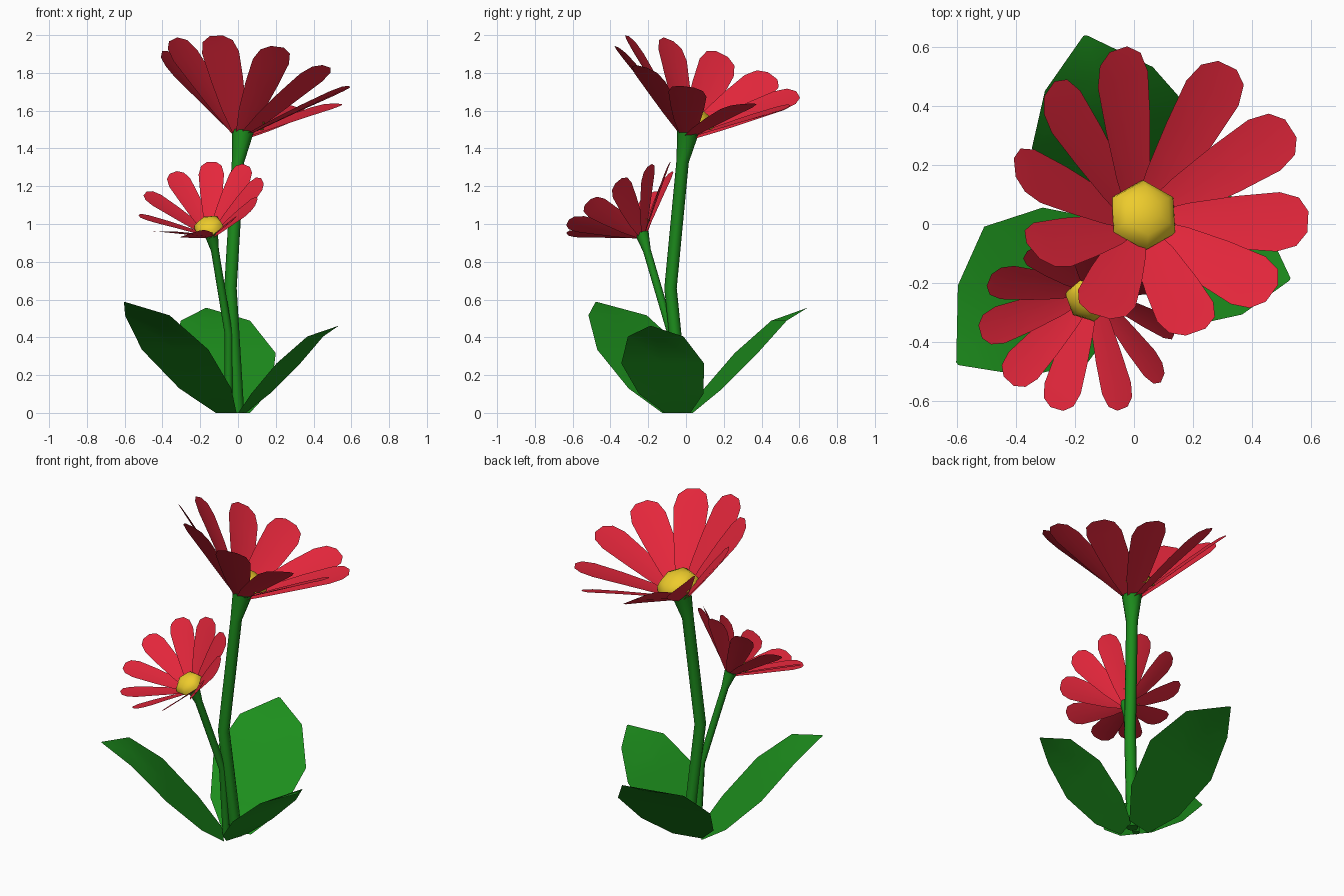
import bpy, bmesh, math
from mathutils import Vector, Matrix

if "Cube" in bpy.data.objects:
    bpy.data.objects.remove(bpy.data.objects["Cube"])


def material(name, color):
    m = bpy.data.materials.new(name)
    m.diffuse_color = (*color, 1)
    m.use_nodes = True
    m.node_tree.nodes["Principled BSDF"].inputs["Base Color"].default_value = m.diffuse_color
    return m


GREEN = material("green", (0.012, 0.27, 0.012))
RED = material("red", (0.79, 0.02, 0.045))
YELLOW = material("yellow", (0.85, 0.60, 0.025))


def finish(name, bm, mat):
    me = bpy.data.meshes.new(name)
    for f in bm.faces:
        f.smooth = True
    bm.to_mesh(me)
    bm.free()
    me.materials.append(mat)
    ob = bpy.data.objects.new(name, me)
    bpy.context.collection.objects.link(ob)
    return ob


def strip(bm, rows):
    """Join equal-length rows of points into a sheet."""
    grid = [[bm.verts.new(p) for p in row] for row in rows]
    for a, b in zip(grid, grid[1:]):
        for i in range(len(a) - 1):
            bm.faces.new((a[i], a[i + 1], b[i + 1], b[i]))


def sharpen(ob, angle):
    bpy.context.view_layer.objects.active = ob
    ob.select_set(True)
    bpy.ops.object.shade_smooth_by_angle(angle=math.radians(angle))
    ob.select_set(False)


# Stems: swept tubes with a flared calyx at the top
def stem(name, path, sides=8):
    bm = bmesh.new()
    pts = [Vector(p[:3]) for p in path]
    rings = []
    for i, p in enumerate(path):
        t = pts[min(i + 1, len(pts) - 1)] - pts[max(i - 1, 0)]
        if i == 0:
            t = Vector((0, 0, 1))
        u = Vector((1, 0, 0)) - t * (t.x / t.length_squared)
        u.normalize()
        v = t.normalized().cross(u)
        rings.append([bm.verts.new(pts[i] + p[3] * (
            u * math.cos(k * math.tau / sides) + v * math.sin(k * math.tau / sides)))
            for k in range(sides)])
    for a, b in zip(rings, rings[1:]):
        for k in range(sides):
            j = (k + 1) % sides
            bm.faces.new((a[k], a[j], b[j], b[k]))
    bm.faces.new(rings[0][::-1])
    bm.faces.new(rings[-1])
    sharpen(finish(name, bm, GREEN), 50)


# Flower heads: a ring of overlapping, rolled petals and a domed centre
# petal rows: along, half width, edge lift
PETAL = [(0, .036, .003), (.25, .068, .008), (.55, .090, .010), (.82, .102, .008),
         (.94, .083, .005), (1, .036, 0)]
PITCH = math.atan2(.36, .484)
ROLL = math.radians(13)


def flower(name, base, normal, first, scale, offsets):
    n = Vector(normal).normalized()
    u = Vector(first)
    u = (u - n * u.dot(n)).normalized()
    v = n.cross(u)
    frame = Matrix.Translation(base) @ Matrix((u, v, n)).transposed().to_4x4() @ Matrix.Scale(scale, 4)
    bm = bmesh.new()
    for k, off in enumerate(offsets):
        angle = k * math.tau / len(offsets) + math.radians(off)
        pose = (frame @ Matrix.Rotation(angle, 4, 'Z') @ Matrix.Translation((.03, 0, -.015))
                @ Matrix.Rotation(-PITCH, 4, 'Y') @ Matrix.Rotation(ROLL, 4, 'X'))
        strip(bm, [[pose @ Vector((.603 * s, y, z)) for y, z in ((-w, lift), (0, 0), (w, lift))]
                   for s, w, lift in PETAL])
    finish(name + "_petals", bm, RED)

    bm = bmesh.new()
    bmesh.ops.create_uvsphere(bm, u_segments=6, v_segments=8, radius=1)
    low = [p for p in bm.verts if p.co.z < -.01]
    bmesh.ops.delete(bm, geom=low, context='VERTS')
    bmesh.ops.holes_fill(bm, edges=bm.edges, sides=0)
    bm.transform(frame @ Matrix.Translation((0, 0, .057))
                 @ Matrix.Diagonal((.124, .124, .08, 1)) @ Matrix.Rotation(math.radians(10), 4, 'Z'))
    sharpen(finish(name + "_centre", bm, YELLOW), 70)


# Leaves: broad pointed sheets rising outwards (along, rise, half width)
LEAF = [(.07, 0, .31), (.25, .22, .78), (.52, .57, 1), (.78, .88, .67), (1, 1, .02)]
ROOT = Vector((-.018, -.03, 0))


def leaf(name, tip, width, shift):
    tip = Vector(tip)
    out = Vector((tip.x, tip.y, 0)) - ROOT
    side = Vector((-out.y, out.x, 0)).normalized() * width
    bm = bmesh.new()
    strip(bm, [[ROOT + out * a + Vector((0, 0, tip.z * z)) + (side * k + Vector(shift)) * w
                for k in (1, 0, -1)] for a, z, w in LEAF])
    finish(name, bm, GREEN)


stem("tall_stem", [(0, -.015, 0, .033), (-.04, -.082, .66, .033), (0, -.018, 1.33, .033),
                   (.025, .011, 1.49, .058)])
stem("short_stem", [(-.05, -.042, 0, .021), (-.05, -.078, .42, .021), (-.122, -.207, .86, .021),
                    (-.143, -.234, .952, .037)])
flower("tall_flower", (.02, .012, 1.487), (.217, .303, .928), (.483, -.088, -.079), 1,
       [-2, 0, -1.5, 6, 2.5, 2, 0, 0, 2, 1])
flower("short_flower", (-.145, -.237, .951), (-.23, -.525, .82), (-.314, -.002, -.083), .66,
       [2, 2, -1.5, 2.5, 1, 0, -1, 0, 0, 1])
leaf("left_leaf", (-.60, -.475, .587), .29, (-.012, .022, 0))
leaf("back_leaf", (-.167, .64, .555), .28, (.022, 0, 0))
leaf("right_leaf", (.53, -.187, .46), .228, (0, -.012, 0))
